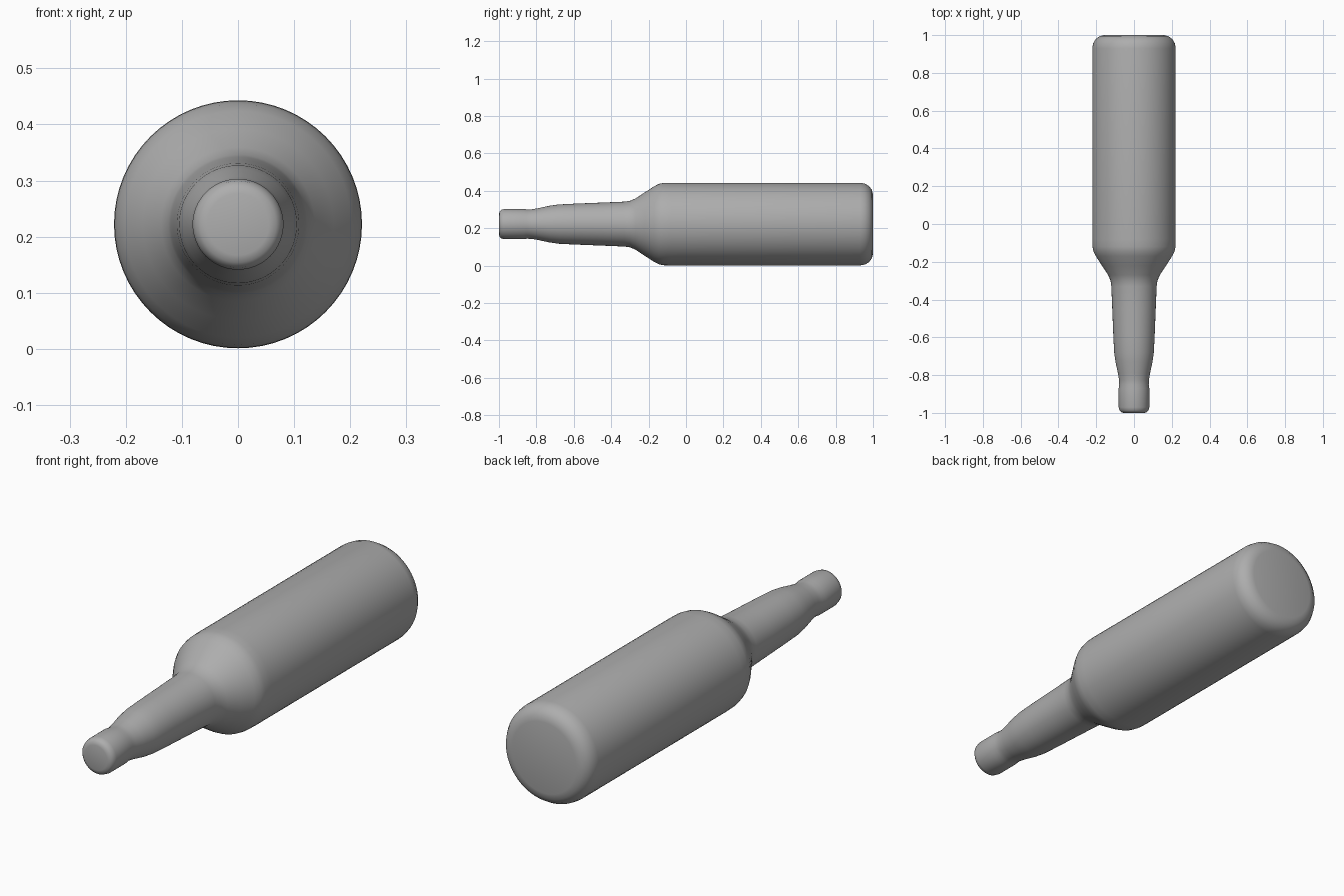
import bpy, bmesh, math

cube = bpy.data.objects.get("Cube")
if cube:
    bpy.data.objects.remove(cube, do_unlink=True)

SEGMENTS = 64
AXIS_Z = 0.222

# Plain grey material
grey = bpy.data.materials.new("plain grey")
grey.use_nodes = True
colour = (0.42, 0.42, 0.42, 1.0)
grey.diffuse_color = colour
grey.node_tree.nodes["Principled BSDF"].inputs["Base Color"].default_value = colour

# Bottle profile: (position along y, radius) from capped mouth to base
profile = [
    (-1.0, 0.0), (-1.0, 0.055), (-0.996, 0.068), (-0.987, 0.077), (-0.97, 0.081),
    (-0.87, 0.081), (-0.85, 0.078), (-0.825, 0.079), (-0.79, 0.085),
    (-0.73, 0.098), (-0.68, 0.105), (-0.60, 0.109), (-0.45, 0.115),
    (-0.33, 0.120), (-0.30, 0.124), (-0.27, 0.137), (-0.22, 0.170),
    (-0.17, 0.202), (-0.145, 0.215), (-0.12, 0.220), (-0.08, 0.221),
    (0.93, 0.221), (0.957, 0.216), (0.979, 0.203), (0.994, 0.183),
    (1.0, 0.158), (1.0, 0.0),
]

# Bottle body, spun around the y axis
bm = bmesh.new()
verts = [bm.verts.new((r, y, AXIS_Z)) for y, r in profile]
edges = [bm.edges.new(pair) for pair in zip(verts, verts[1:])]
bmesh.ops.spin(bm, geom=verts + edges, cent=(0, 0, AXIS_Z), axis=(0, 1, 0),
               angle=math.tau, steps=SEGMENTS, use_duplicate=False)
bmesh.ops.remove_doubles(bm, verts=bm.verts, dist=0.0005)
bmesh.ops.recalc_face_normals(bm, faces=bm.faces)

mesh = bpy.data.meshes.new("bottle")
bm.to_mesh(mesh)
bm.free()
mesh.materials.append(grey)
bottle = bpy.data.objects.new("bottle", mesh)
bpy.context.collection.objects.link(bottle)

# Smooth shading over the round surfaces, with the flat ends kept crisp
bpy.ops.object.select_all(action="DESELECT")
bottle.select_set(True)
bpy.context.view_layer.objects.active = bottle
bpy.ops.object.shade_smooth_by_angle(angle=math.radians(40))
